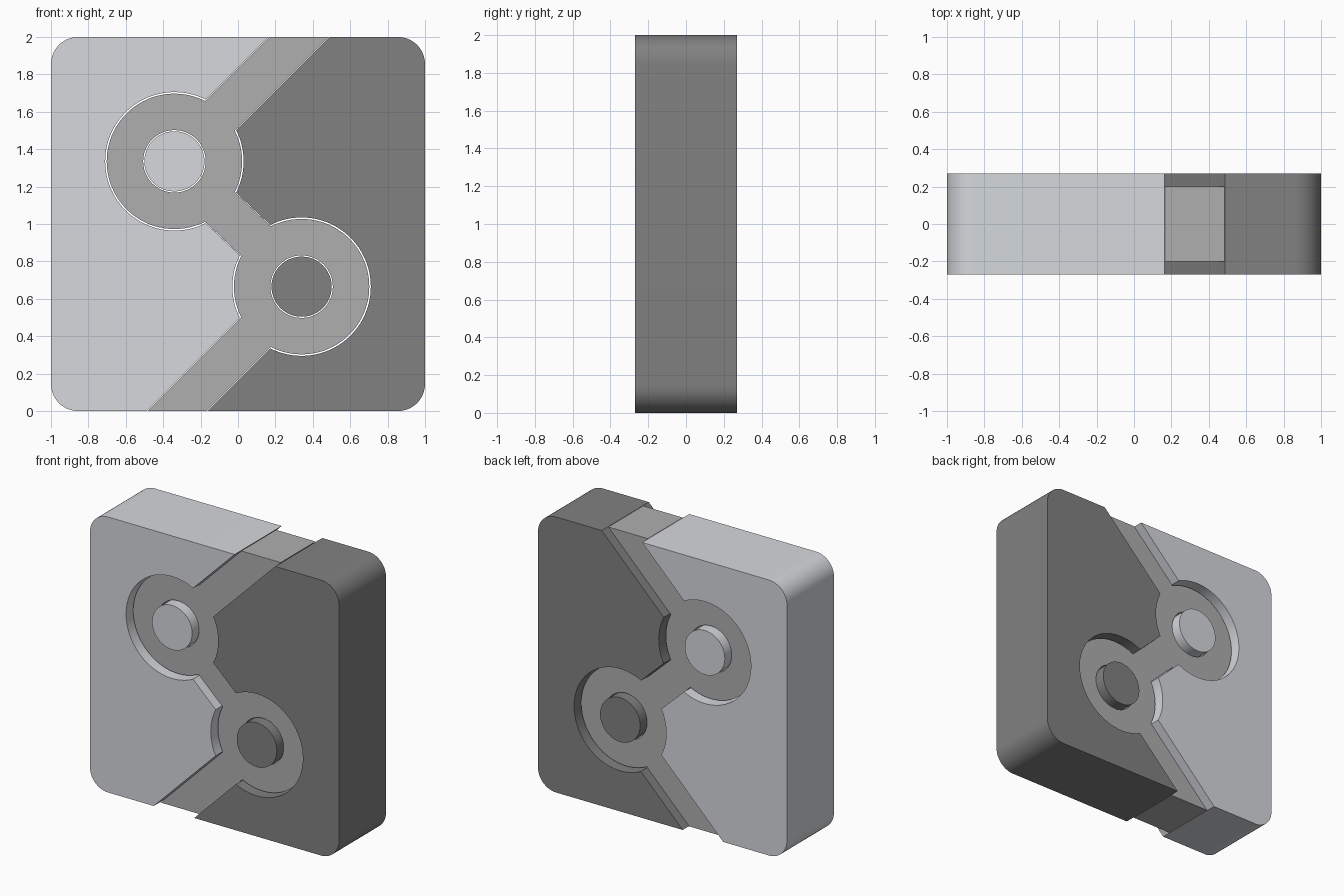
import bpy, bmesh
from math import cos, sin, asin, pi, radians, degrees, sqrt

if "Cube" in bpy.data.objects:
    bpy.data.objects.remove(bpy.data.objects["Cube"])

A, B = (-0.34, 1.335), (0.34, 0.665)   # ring centres
BODY, INLAY = 0.27, 0.20               # half depths
CORNER = 0.145


def arc(c, r, a0, a1, n):
    return [(c[0] + r * cos(radians(a0 + (a1 - a0) * i / n)),
             c[1] + r * sin(radians(a0 + (a1 - a0) * i / n))) for i in range(n + 1)]


def turn(pts):
    """Half turn about the tile centre."""
    return [(-x, 2 - z) for x, z in pts]


def left_edge(r, h):
    """Left side of the channel, top to bottom: ring radius r, strip half width h."""
    d = degrees(asin(h / r))
    k = h * sqrt(2)
    top = (2 - (A[1] - A[0]) - k, 2)
    bottom = (-(B[1] - B[0]) - k, 0)
    return ([top] + arc(A, r, 45 + d, 315 - d, 64)
            + arc(B, r, 135 + d, 225 - d, 16) + [bottom])


def plate(name, loops, depth, color):
    """Fill the loops (with holes) in the XZ plane and extrude along Y."""
    bm = bmesh.new()
    edges = []
    for pts in loops:
        vs = [bm.verts.new((x, -depth, z)) for x, z in pts]
        edges += [bm.edges.new((vs[i - 1], vs[i])) for i in range(len(vs))]
    bmesh.ops.triangle_fill(bm, edges=edges, use_beauty=True, use_dissolve=False)
    ext = bmesh.ops.extrude_face_region(bm, geom=bm.faces[:])
    for v in ext["geom"]:
        if isinstance(v, bmesh.types.BMVert):
            v.co.y = depth
    bmesh.ops.recalc_face_normals(bm, faces=bm.faces[:])
    me = bpy.data.meshes.new(name)
    bm.to_mesh(me)
    bm.free()
    ob = bpy.data.objects.new(name, me)
    bpy.context.collection.objects.link(ob)
    mat = bpy.data.materials.new(name + "_colour")
    mat.diffuse_color = color
    mat.use_nodes = True
    mat.node_tree.nodes["Principled BSDF"].inputs["Base Color"].default_value = mat.diffuse_color
    me.materials.append(mat)
    bpy.ops.object.select_all(action="DESELECT")
    ob.select_set(True)
    bpy.context.view_layer.objects.active = ob
    bpy.ops.object.shade_smooth_by_angle(angle=radians(30))
    return ob


LIGHT = (0.67, 0.69, 0.72, 1)
DARK = (0.22, 0.22, 0.22, 1)
MID = (0.43, 0.43, 0.43, 1)

# Two interlocking halves, the second a half turn of the first
half = (left_edge(0.37, 0.115)
        + arc((-1 + CORNER, CORNER), CORNER, 270, 180, 12)
        + arc((-1 + CORNER, 2 - CORNER), CORNER, 180, 90, 12))
plate("left_half", [half], BODY, LIGHT)
plate("right_half", [turn(half)], BODY, DARK)

# Round pegs inside the rings
peg = arc(A, 0.161, 0, 360, 48)[:-1]
plate("left_peg", [peg], BODY, LIGHT)
plate("right_peg", [turn(peg)], BODY, DARK)

# Thinner middle band with two ring holes
side = left_edge(0.362, 0.112)
hole = arc(A, 0.167, 0, 360, 48)[:-1]
plate("middle_band", [side + turn(side), hole, turn(hole)], INLAY, MID)
